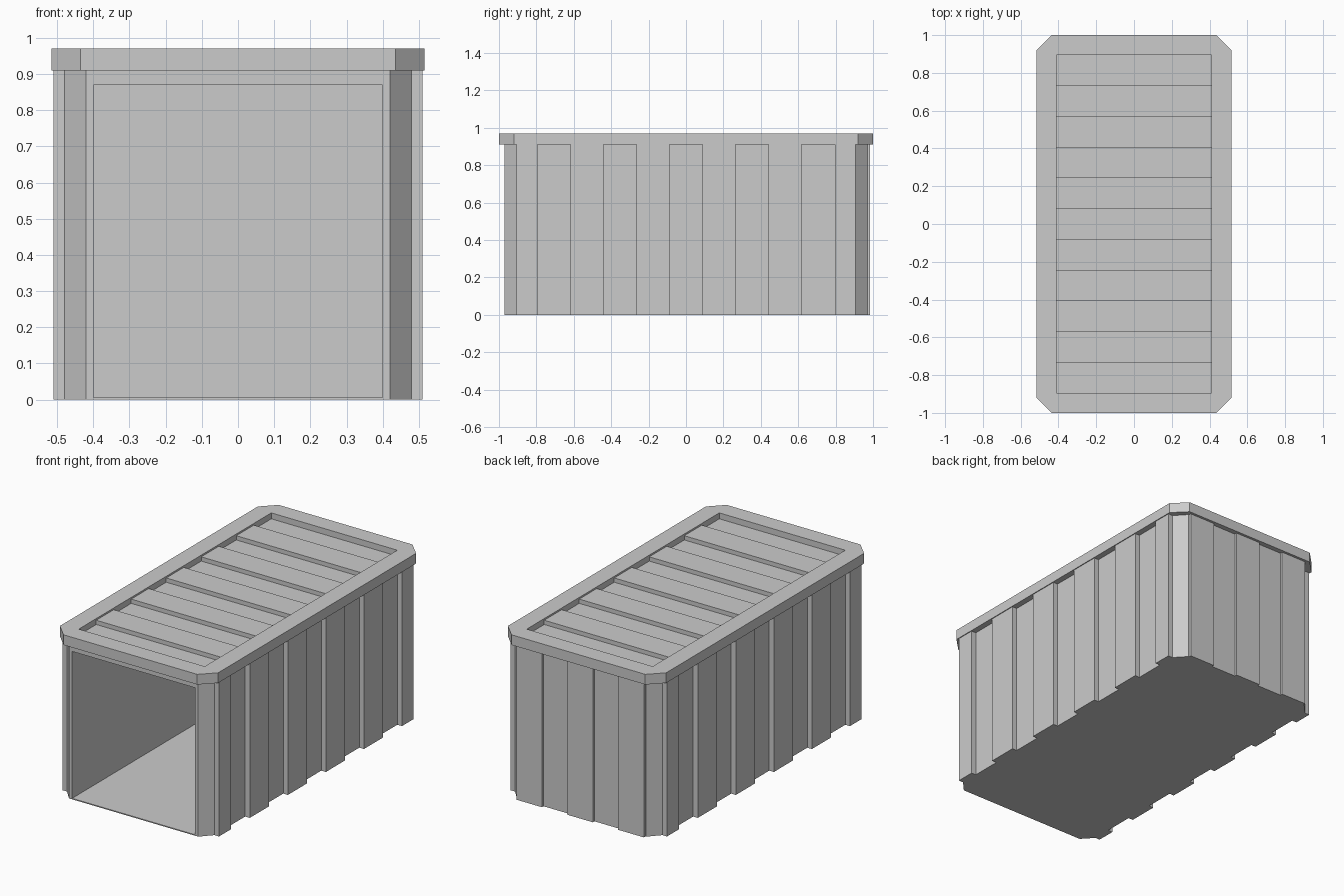
import bpy, bmesh

if "Cube" in bpy.data.objects:
    bpy.data.objects.remove(bpy.data.objects["Cube"])


def prism(name, pts, z0, z1):
    """Extrude a closed outline from z0 to z1."""
    bm = bmesh.new()
    face = bm.faces.new([bm.verts.new((x, y, z0)) for x, y in pts])
    ext = bmesh.ops.extrude_face_region(bm, geom=[face])
    for v in ext["geom"]:
        if isinstance(v, bmesh.types.BMVert):
            v.co.z = z1
    bmesh.ops.recalc_face_normals(bm, faces=bm.faces)
    me = bpy.data.meshes.new(name)
    bm.to_mesh(me)
    bm.free()
    ob = bpy.data.objects.new(name, me)
    bpy.context.collection.objects.link(ob)
    return ob


def box(name, x, y0, y1, z0, z1):
    return prism(name, [(-x, y0), (x, y0), (x, y1), (-x, y1)], z0, z1)


def cut(ob, cutter):
    """Subtract the cutter, apply, then discard it."""
    cutter.hide_render = True
    mod = ob.modifiers.new("cut", 'BOOLEAN')
    mod.operation, mod.solver, mod.object = 'DIFFERENCE', 'EXACT', cutter
    bpy.context.view_layer.objects.active = ob
    bpy.ops.object.modifier_apply(modifier=mod.name)
    bpy.data.objects.remove(cutter)


def mirrored(half):
    return half + [(-x, y) for x, y in reversed(half)]


# Container body: corrugated outline with bevelled corners
INNER, OUTER = 0.48, 0.51
half = [(0.42, -0.97), (INNER, -0.905), (OUTER, -0.905)]
for i in range(10):
    y = -0.795 + i * 0.1767
    step = [(OUTER, y), (INNER, y)]
    half += step if i % 2 == 0 else step[::-1]
half += [(OUTER, 0.905), (INNER, 0.905), (0.42, 0.97)]
# back wall corrugation
half += [(0.415, 0.97), (0.415, 0.985), (0.248, 0.985), (0.248, 0.97),
         (0.083, 0.97), (0.083, 0.985)]
body = prism("container_body", mirrored(half), 0, 0.91)

# Hollow interior, open at the front
cut(body, box("interior_cutter", 0.40, -1.1, 0.90, 0.006, 0.87))

# Roof rim with bevelled corners and a sunken panel
rim = prism("roof_rim", mirrored([(0.435, -1), (0.515, -0.92),
                                  (0.515, 0.92), (0.435, 1)]), 0.91, 0.97)
cut(rim, box("roof_cutter", 0.41, -0.895, 0.895, 0.935, 1.1))

# Raised roof ribs
pitch = 1.79 / 11
for i in range(1, 11, 2):
    y = -0.895 + i * pitch
    box("roof_rib", 0.41, y, y + pitch, 0.93, 0.96)
